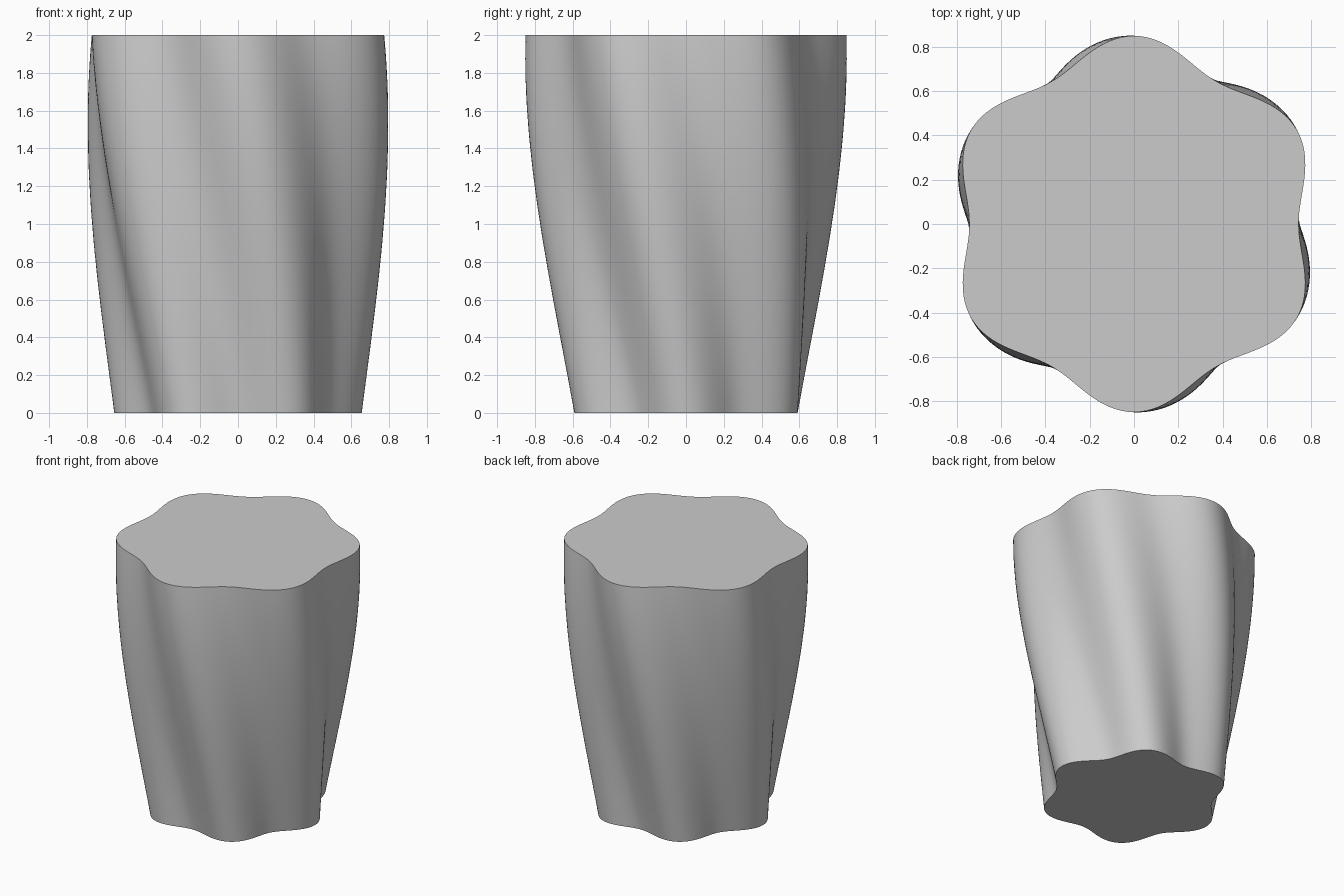
import bpy, bmesh
from math import cos, sin, pi, radians

cube = bpy.data.objects.get("Cube")
if cube:
    bpy.data.objects.remove(cube, do_unlink=True)

SIDES, LEVELS, HEIGHT = 192, 48, 2.0
LOBES, RIPPLE = 6, 0.053
TWIST = radians(30)


def mean_radius(t):
    """Bellied taper from the narrow base to the wide top."""
    return 0.602 + 0.195 * t + t * (1 - t) * (0.065 + 0.18 * t)


def ring(bm, t):
    """One six-lobed cross-section, turned according to its height."""
    turn = pi / 2 + TWIST * (1 - t)
    verts = []
    for i in range(SIDES):
        a = 2 * pi * i / SIDES
        r = mean_radius(t) + RIPPLE * cos(LOBES * (a - turn))
        verts.append(bm.verts.new((r * cos(a), r * sin(a), HEIGHT * t)))
    return verts


# Plain grey material
grey = bpy.data.materials.new("plain grey")
grey.use_nodes = True
colour = (0.6, 0.6, 0.6, 1)
grey.diffuse_color = colour
grey.node_tree.nodes["Principled BSDF"].inputs["Base Color"].default_value = colour

# Twisted body: stacked rings joined by quads, closed by flat caps
bm = bmesh.new()
rings = [ring(bm, k / LEVELS) for k in range(LEVELS + 1)]
for low, high in zip(rings, rings[1:]):
    for i in range(SIDES):
        j = (i + 1) % SIDES
        bm.faces.new((low[i], low[j], high[j], high[i]))
bm.faces.new(rings[0][::-1])
bm.faces.new(rings[-1])

mesh = bpy.data.meshes.new("twisted_body")
bm.to_mesh(mesh)
bm.free()
mesh.materials.append(grey)
body = bpy.data.objects.new("twisted_body", mesh)
bpy.context.collection.objects.link(body)

# Smooth flutes with crisp cap rims
bpy.ops.object.select_all(action="DESELECT")
body.select_set(True)
bpy.context.view_layer.objects.active = body
bpy.ops.object.shade_smooth_by_angle(angle=radians(35))
